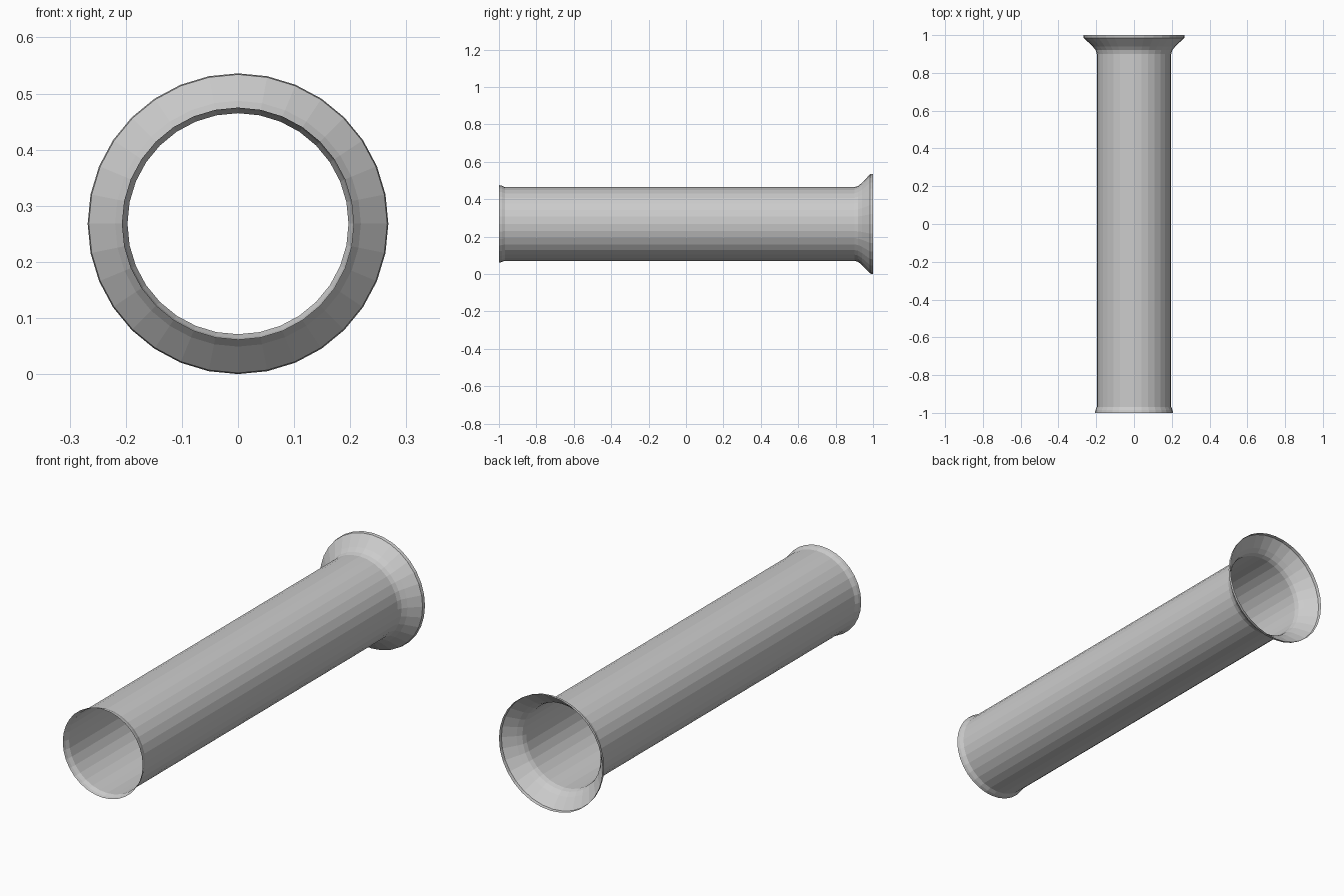
import bpy, bmesh
from math import cos, sin, tau

if "Cube" in bpy.data.objects:
    bpy.data.objects.remove(bpy.data.objects["Cube"])

SIDES = 32
CENTRE_Z = 0.268

# (y, radius) from the small front lip to the wide back flare
PROFILE = [(-1.0, 0.207), (-0.985, 0.204), (-0.968, 0.197),
           (0.90, 0.197), (0.92, 0.203), (0.94, 0.219),
           (0.985, 0.266), (1.0, 0.268)]


def lathe_y(name, profile, sides, z):
    """Open thin shell turned around a line parallel to y."""
    bm = bmesh.new()
    rings = [[bm.verts.new((r * cos(tau * i / sides), y, z + r * sin(tau * i / sides)))
              for i in range(sides)] for y, r in profile]
    for a, b in zip(rings, rings[1:]):
        for i in range(sides):
            j = (i + 1) % sides
            bm.faces.new((a[i], b[i], b[j], a[j]))
    # face outwards
    for f in bm.faces:
        c = f.calc_center_median()
        f.normal_update()
        if f.normal.x * c.x + f.normal.z * (c.z - z) < 0:
            f.normal_flip()
    mesh = bpy.data.meshes.new(name)
    bm.to_mesh(mesh)
    bm.free()
    obj = bpy.data.objects.new(name, mesh)
    bpy.context.collection.objects.link(obj)
    return obj


# Flared tube with open ends
lathe_y("flared_tube", PROFILE, SIDES, CENTRE_Z)
